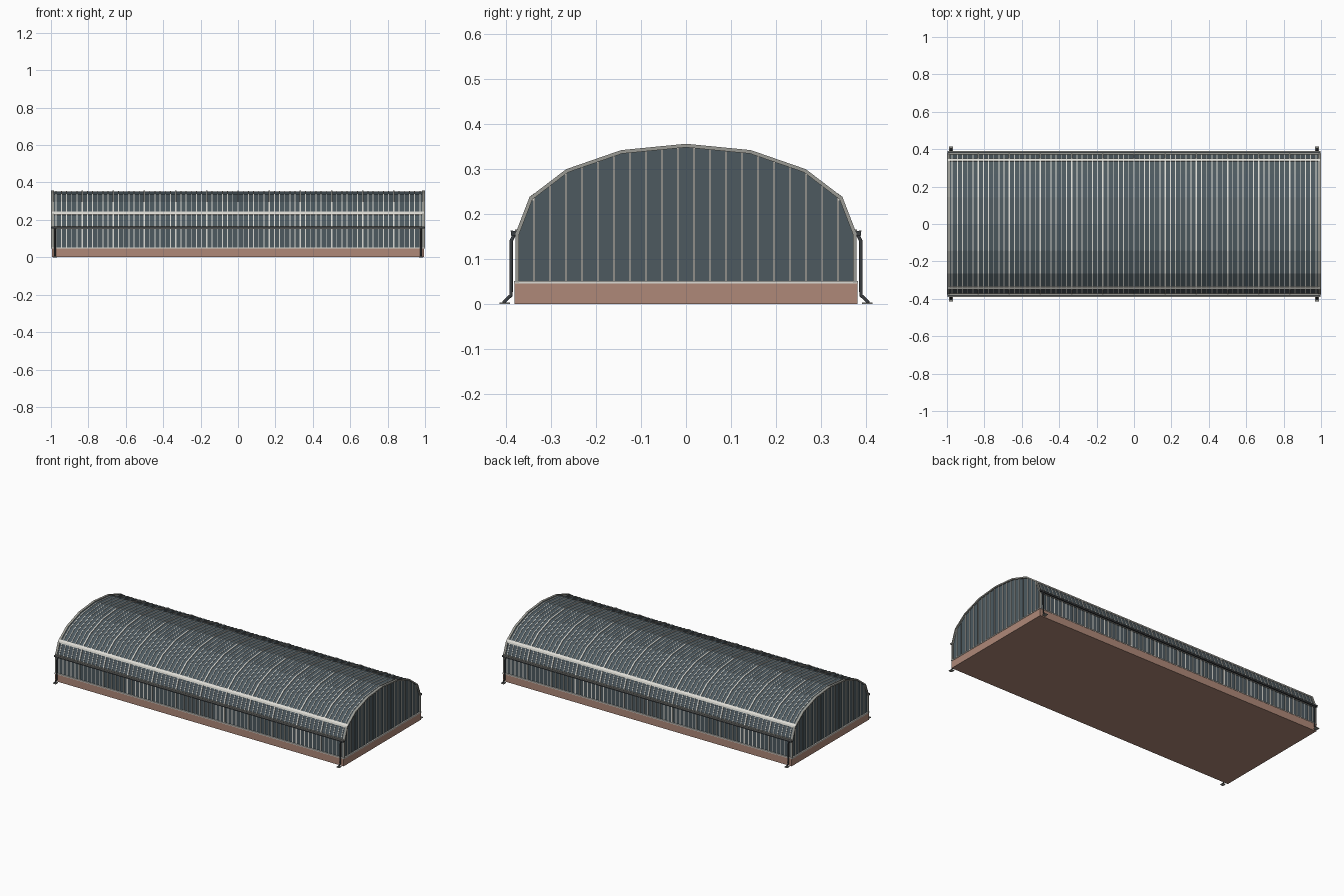
import bpy, bmesh, math
from mathutils import Vector

if "Cube" in bpy.data.objects:
    bpy.data.objects.remove(bpy.data.objects["Cube"])


def material(name, rgb):
    m = bpy.data.materials.new(name)
    m.use_nodes = True
    m.diffuse_color = (*rgb, 1)
    m.node_tree.nodes["Principled BSDF"].inputs["Base Color"].default_value = (*rgb, 1)
    return m


glass = material("dark glass", (0.075, 0.102, 0.118))
white = material("white frame", (0.72, 0.71, 0.66))
grey = material("grey trim", (0.33, 0.33, 0.30))
brick = material("brick", (0.43, 0.25, 0.19))
iron = material("dark iron", (0.045, 0.05, 0.055))

BASE_TOP = 0.048
half = [(0.374, BASE_TOP), (0.374, 0.157), (0.344, 0.235), (0.264, 0.296), (0.143, 0.338)]
profile = half + [(0, 0.352)] + [(-y, z) for y, z in reversed(half)]


def finish(bm, name, mat):
    bmesh.ops.recalc_face_normals(bm, faces=bm.faces)
    mesh = bpy.data.meshes.new(name)
    bm.to_mesh(mesh)
    bm.free()
    mesh.materials.append(mat)
    ob = bpy.data.objects.new(name, mesh)
    bpy.context.collection.objects.link(ob)
    return ob


def add_box(bm, lo, hi):
    lo, hi = Vector(lo), Vector(hi)
    verts = bmesh.ops.create_cube(bm, size=1)["verts"]
    for v in verts:
        v.co = (lo + hi) / 2 + v.co * (hi - lo)


def box(name, lo, hi, mat):
    bm = bmesh.new()
    add_box(bm, lo, hi)
    return finish(bm, name, mat)


def offset(points, d):
    """Move an open profile outward with mitred corners."""
    result = []
    for i, p in enumerate(points):
        p = Vector(p)
        normals = []
        for a, b in ((i - 1, i), (i, i + 1)):
            if a >= 0 and b < len(points):
                e = (Vector(points[b]) - Vector(points[a])).normalized()
                normals.append(Vector((e.y, -e.x)))
        n = sum(normals, Vector((0, 0))).normalized()
        result.append(p + n * d / n.dot(normals[0]))
    return result


def add_hoop(bm, x, width, inner, outer):
    """Rectangular bar following the arch."""
    rings = []
    for a, b in zip(offset(profile, inner), offset(profile, outer)):
        rings.append([bm.verts.new((x + s * width / 2, *p))
                      for s, p in ((-1, a), (1, a), (1, b), (-1, b))])
    for r, q in zip(rings, rings[1:]):
        for k in range(4):
            bm.faces.new((r[k], r[(k + 1) % 4], q[(k + 1) % 4], q[k]))
    bm.faces.new(rings[0])
    bm.faces.new(rings[-1])


def tube(name, points, radius, mat):
    curve = bpy.data.curves.new(name, "CURVE")
    curve.dimensions = "3D"
    curve.bevel_depth = radius
    curve.bevel_resolution = 1
    curve.use_fill_caps = True
    spline = curve.splines.new("POLY")
    spline.points.add(len(points) - 1)
    for sp, p in zip(spline.points, points):
        sp.co = (*p, 1)
    curve.materials.append(mat)
    ob = bpy.data.objects.new(name, curve)
    bpy.context.collection.objects.link(ob)
    return ob


# Brick plinth and sill
box("brick_base", (-0.995, -0.38, 0.001), (0.995, 0.38, 0.046), brick)
box("sill", (-0.998, -0.382, 0.046), (0.998, 0.382, 0.052), white)

# Glass shell with closed ends
bm = bmesh.new()
ends = [[bm.verts.new((x, *p)) for p in profile] for x in (-0.99, 0.99)]
for i in range(len(profile) - 1):
    bm.faces.new((ends[0][i], ends[0][i + 1], ends[1][i + 1], ends[1][i]))
for ring in ends:
    bm.faces.new(ring)
finish(bm, "glass_shell", glass)

# Thin glazing bars and heavier main hoops
thin, main = bmesh.new(), bmesh.new()
for i in range(-35, 36):
    if i % 6 == 0:
        add_hoop(main, i / 36, 0.008, -0.002, 0.004)
    else:
        add_hoop(thin, i / 36, 0.0045, -0.002, 0.002)
finish(thin, "glazing_bars", white)
finish(main, "main_hoops", white)

# End arches
bm = bmesh.new()
for s in (-1, 1):
    add_hoop(bm, s * 0.992, 0.014, -0.004, 0.004)
finish(bm, "end_arches", grey)

# Vertical bars in the gable ends
bm = bmesh.new()
for s in (-1, 1):
    for k in range(-10, 10):
        y = (k + 0.5) * 0.0355
        for (y0, z0), (y1, z1) in zip(profile, profile[1:]):
            if y1 <= y < y0:
                top = z0 + (z1 - z0) * (y - y0) / (y1 - y0)
                add_box(bm, (s * 0.991 - 0.003, y - 0.0018, BASE_TOP),
                        (s * 0.991 + 0.003, y + 0.0018, top - 0.001))
finish(bm, "gable_bars", white)

for s, side in ((-1, "front"), (1, "back")):
    # Eaves rail, plate and gutter
    bm = bmesh.new()
    a, b = Vector((0.347, 0.228)), Vector((0.337, 0.2415))
    section = [(0.3505, 0.229), (0.347, 0.2385), (0.337, 0.246), (0.333, 0.238), (0.344, 0.226)]
    loops = [[bm.verts.new((x, s * y, z)) for y, z in section] for x in (-0.995, 0.995)]
    for k in range(len(section)):
        j = (k + 1) % len(section)
        bm.faces.new((loops[0][k], loops[0][j], loops[1][j], loops[1][k]))
    for loop in loops:
        bm.faces.new(loop)
    finish(bm, side + "_eaves_rail", white)
    lo, hi = sorted((s * 0.372, s * 0.379))
    box(side + "_wall_plate", (-0.995, lo, 0.15), (0.995, hi, 0.166), grey)
    lo, hi = sorted((s * 0.377, s * 0.388))
    box(side + "_gutter", (-0.998, lo, 0.153), (0.998, hi, 0.162), iron)
    lo, hi = sorted((s * 0.384, s * 0.3895))
    box(side + "_gutter_lip", (-0.998, lo, 0.161), (0.998, hi, 0.1635), grey)

    # Downpipes with offset foot and ground plate
    for x, end in ((-0.978, "right"), (0.978, "left")):
        name = side + "_" + end
        path = [(0.381, 0.155), (0.388, 0.14), (0.388, 0.02), (0.403, 0.006), (0.403, 0.002)]
        tube(name + "_downpipe", [(x, s * y, z) for y, z in path], 0.0045, iron)
        lo, hi = sorted((s * 0.39, s * 0.414))
        box(name + "_drain_plate", (x - 0.01, lo, 0), (x + 0.01, hi, 0.004), grey)
